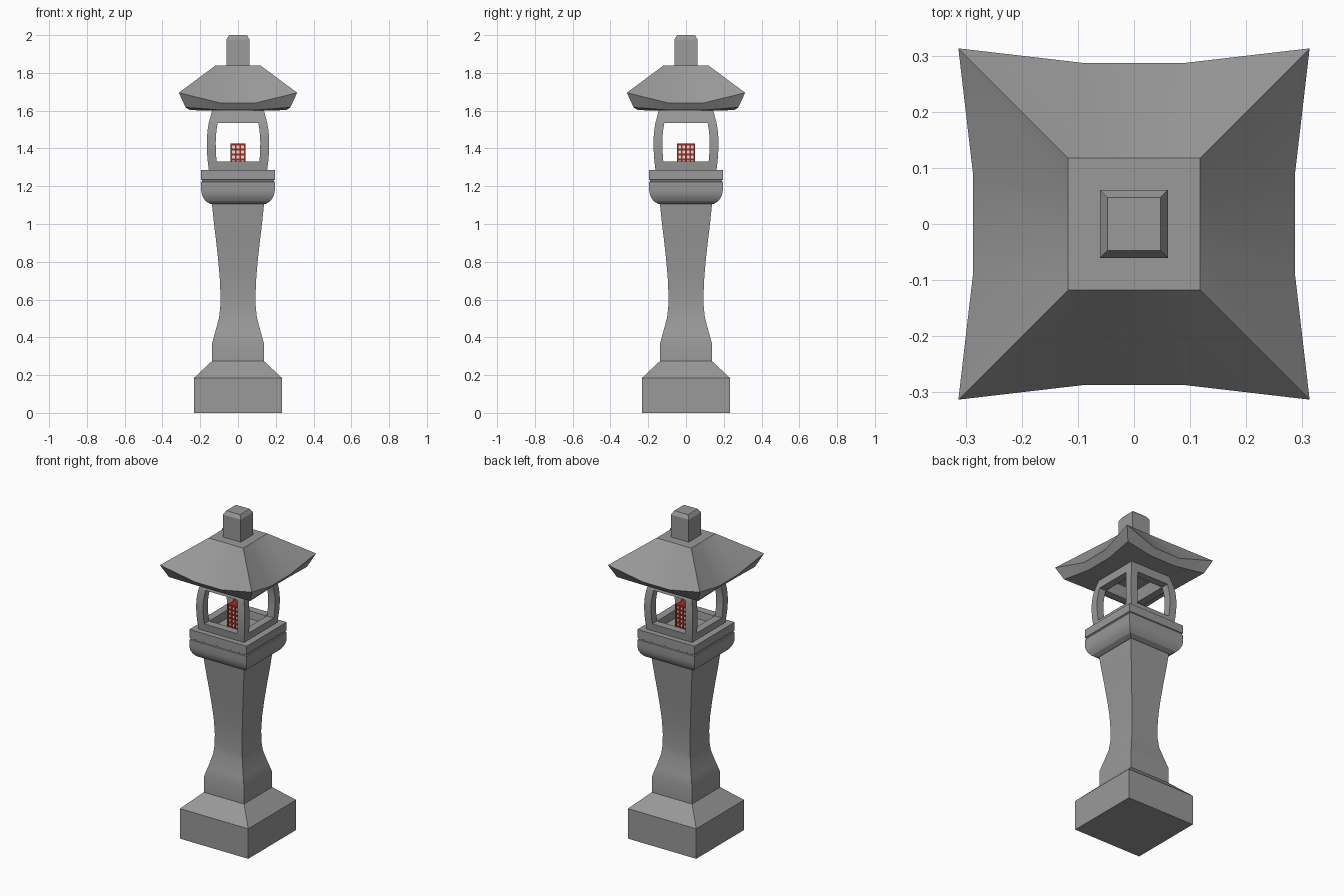
import bpy, bmesh, math

if "Cube" in bpy.data.objects:
    bpy.data.objects.remove(bpy.data.objects["Cube"])


def material(name, rgb):
    m = bpy.data.materials.new(name)
    m.diffuse_color = (*rgb, 1)
    m.use_nodes = True
    m.node_tree.nodes["Principled BSDF"].inputs["Base Color"].default_value = m.diffuse_color
    return m


stone = material("dark_stone", (.32, .32, .32))
red = material("red", (.30, .025, .015))
paper = material("paper", (.8, .77, .73))


def finish(bm, name, mat=stone, smooth=False):
    bmesh.ops.recalc_face_normals(bm, faces=bm.faces)
    me = bpy.data.meshes.new(name)
    bm.to_mesh(me)
    bm.free()
    ob = bpy.data.objects.new(name, me)
    bpy.context.collection.objects.link(ob)
    me.materials.append(mat)
    if smooth:
        bpy.context.view_layer.objects.active = ob
        ob.select_set(True)
        bpy.ops.object.shade_smooth_by_angle(angle=math.radians(24))
        ob.select_set(False)
    return ob


def loft(bm, rings, closed=False):
    """Skin a list of point rings; cap the ends, or join last to first."""
    vs = [[bm.verts.new(p) for p in r] for r in rings]
    n = len(vs[0])
    pairs = list(zip(vs, vs[1:])) + ([(vs[-1], vs[0])] if closed else [])
    for a, b in pairs:
        for i in range(n):
            j = (i + 1) % n
            bm.faces.new((a[i], a[j], b[j], b[i]))
    if not closed:
        bm.faces.new(vs[0][::-1])
        bm.faces.new(vs[-1])


def rect(hx, hy, z, cx=0, cy=0):
    return [(cx + sx * hx, cy + sy * hy, z)
            for sx, sy in ((-1, -1), (1, -1), (1, 1), (-1, 1))]


def tower(name, profile, smooth=False):
    bm = bmesh.new()
    loft(bm, [rect(h, h, z) for h, z in profile])
    return finish(bm, name, smooth=smooth)


def box(bm, c, s):
    loft(bm, [rect(s[0] / 2, s[1] / 2, c[2] + k * s[2] / 2, c[0], c[1]) for k in (-1, 1)])


# Stone base, waisted post and platform
tower("base", [(.233, 0), (.233, .185), (.137, .275)])
tower("post", [(.137, .27), (.137, .37), (.12, .43), (.1, .505), (.094, .56), (.093, .63),
               (.097, .72), (.105, .81), (.116, .91), (.128, 1.01), (.139, 1.115)], True)
tower("platform", [(.145, 1.106), (.168, 1.118), (.182, 1.136), (.191, 1.156), (.195, 1.178),
                   (.195, 1.222), (.190, 1.225), (.190, 1.232), (.195, 1.235), (.195, 1.285)], True)

# Light chamber: bulging frame with four openings
DY = .007      # chamber is slightly deeper than wide
T = .047       # frame thickness


def bulge(z):
    return .165 - (.92 if z > 1.43 else .5) * (z - 1.43) ** 2


def frame_ring(name, z0, z1):
    bm = bmesh.new()
    h0, h1 = bulge(z0), bulge(z1)
    loft(bm, [rect(h0, h0 + DY, z0), rect(h1, h1 + DY, z1),
              rect(h1 - T, h1 + DY - T, z1), rect(h0 - T, h0 + DY - T, z0)], True)
    finish(bm, name)


frame_ring("chamber_sill", 1.285, 1.33)
frame_ring("chamber_lintel", 1.535, 1.612)
bm = bmesh.new()
for sx in (-1, 1):
    for sy in (-1, 1):
        rings = []
        for i in range(7):
            z = 1.33 + .205 * i / 6
            h = bulge(z) - T / 2
            rings.append(rect(T / 2, T / 2, z, sx * h, sy * (h + DY)))
        loft(bm, rings)
finish(bm, "chamber_posts", smooth=True)

# Small red lattice lamp with a paper core
LX, LY, Z0, Z1, B = .04, .048, 1.285, 1.425, .009
bm = bmesh.new()
zc = (Z0 + Z1) / 2
for s in (-1, 1):
    for i in range(4):
        x = (LX - B / 2) * (2 * i / 3 - 1)
        box(bm, (x, s * (LY - B / 2), zc), (B, B, Z1 - Z0))
    for i in range(1, 4):
        y = (LY - B / 2) * (i / 2 - 1)
        box(bm, (s * (LX - B / 2), y, zc), (B, B, Z1 - Z0))
    for k in range(6):
        z = Z0 + B / 2 + (Z1 - Z0 - B) * k / 5
        box(bm, (0, s * (LY - B / 2), z), (2 * LX, B, B))
        box(bm, (s * (LX - B / 2), 0, z), (B, 2 * LY, B))
box(bm, (0, 0, Z1 - B / 2), (2 * LX, 2 * LY, B))
finish(bm, "lamp_lattice", red)
bm = bmesh.new()
box(bm, (0, 0, zc - .004), (2 * (LX - .006), 2 * (LY - .006), Z1 - Z0 - .01))
finish(bm, "lamp_paper", paper)


# Roof with upturned corners: three points per side
def roof_ring(corner, zc, mid, zm, flat):
    pts = []
    for q in range(4):
        c, s = (1, 0, -1, 0)[q], (0, 1, 0, -1)[q]
        for x, y, z in ((-corner, -corner, zc), (-flat, -mid, zm), (flat, -mid, zm)):
            pts.append((x * c - y * s, x * s + y * c, z))
    return pts


bm = bmesh.new()
loft(bm, [roof_ring(.13, 1.6, .13, 1.6, .05),
          roof_ring(.277, 1.617, .255, 1.603, .09),
          roof_ring(.313, 1.695, .287, 1.64, .09),
          roof_ring(.118, 1.84, .118, 1.84, .04)])
finish(bm, "roof", smooth=True)

# Finial
tower("finial", [(.061, 1.835), (.061, 1.978), (.047, 2.0)])
